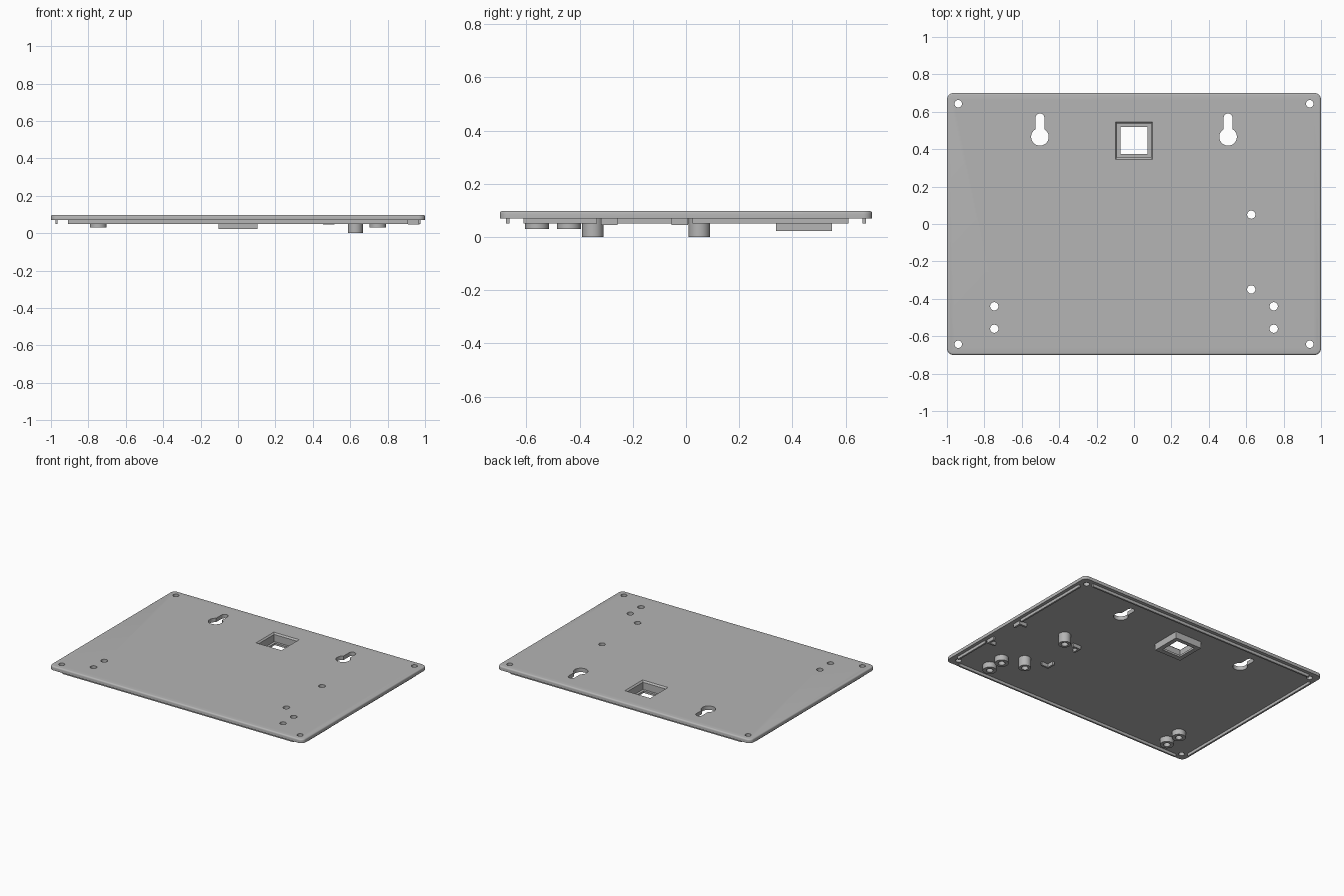
import bpy, bmesh
from math import cos, sin, pi, radians

old = bpy.data.objects.get("Cube")
if old:
    bpy.data.objects.remove(old, do_unlink=True)

grey = bpy.data.materials.new("light_grey_plastic")
grey.use_nodes = True
COLOUR = (0.46, 0.46, 0.46, 1)
grey.diffuse_color = COLOUR
grey.node_tree.nodes["Principled BSDF"].inputs["Base Color"].default_value = COLOUR

TOP, UNDER, RIM = 0.098, 0.07, 0.05   # plate top, plate underside, lip bottom


def finish(name, bm, smooth=True):
    bmesh.ops.recalc_face_normals(bm, faces=bm.faces)
    mesh = bpy.data.meshes.new(name)
    bm.to_mesh(mesh)
    bm.free()
    mesh.materials.append(grey)
    ob = bpy.data.objects.new(name, mesh)
    bpy.context.collection.objects.link(ob)
    if smooth:
        shade(ob)
    return ob


def shade(ob):
    bpy.ops.object.select_all(action='DESELECT')
    ob.select_set(True)
    bpy.context.view_layer.objects.active = ob
    bpy.ops.object.shade_smooth_by_angle(angle=radians(35))


def loft(name, rings, smooth=True):
    """Closed solid through a stack of (outline, z) rings."""
    bm = bmesh.new()
    loops = [[bm.verts.new((x, y, z)) for x, y in pts] for pts, z in rings]
    n = len(loops[0])
    for a, b in zip(loops, loops[1:]):
        for i in range(n):
            j = (i + 1) % n
            bm.faces.new((a[i], a[j], b[j], b[i]))
    bm.faces.new(loops[0])
    bm.faces.new(loops[-1])
    return finish(name, bm, smooth)


def arc(cx, cy, r, start, end, steps):
    return [(cx + r * cos(start + (end - start) * i / steps),
             cy + r * sin(start + (end - start) * i / steps)) for i in range(steps + 1)]


def circle(cx, cy, r, n=32):
    return arc(cx, cy, r, 0, 2 * pi, n)[:-1]


def rect(cx, cy, hx, hy):
    return [(cx - hx, cy - hy), (cx + hx, cy - hy), (cx + hx, cy + hy), (cx - hx, cy + hy)]


def rounded(hx, hy, r):
    pts = []
    for k, (sx, sy) in enumerate([(1, 1), (-1, 1), (-1, -1), (1, -1)]):
        pts += arc(sx * (hx - r), sy * (hy - r), r, k * pi / 2, (k + 1) * pi / 2, 8)
    return pts


def box(name, x0, x1, y0, y1, z0, z1):
    outline = rect((x0 + x1) / 2, (y0 + y1) / 2, (x1 - x0) / 2, (y1 - y0) / 2)
    return loft(name, [(outline, z0), (outline, z1)], False)


def cut(ob, cutters):
    """Subtract the cutters, keep the result and delete the cutters."""
    for c in cutters:
        c.hide_render = True
        mod = ob.modifiers.new("cut", 'BOOLEAN')
        mod.operation, mod.solver, mod.object = 'DIFFERENCE', 'EXACT', c
    bpy.context.view_layer.update()
    mesh = bpy.data.meshes.new_from_object(
        ob.evaluated_get(bpy.context.evaluated_depsgraph_get()))
    ob.modifiers.clear()
    ob.data = mesh
    for c in cutters:
        bpy.data.objects.remove(c, do_unlink=True)
    shade(ob)


def tube(name, x, y, z0, z1, r_out, r_in, n=40):
    bm = bmesh.new()
    rings = [[bm.verts.new((px, py, z)) for px, py in circle(x, y, r, n)]
             for r, z in [(r_in, z0), (r_out, z0), (r_out, z1), (r_in, z1)]]
    for a, b in zip(rings, rings[1:] + rings[:1]):
        for i in range(n):
            j = (i + 1) % n
            bm.faces.new((a[i], a[j], b[j], b[i]))
    return finish(name, bm)


def through(outline):
    return loft("hole_cutter", [(outline, -0.1), (outline, 0.2)])


# Plate with rounded corners and a softened top edge
soft = 0.01
rings = [(rounded(1, 0.7, 0.035), UNDER)]
for i in range(5):
    a = i * pi / 8
    d = soft * (1 - cos(a))
    rings.append((rounded(1 - d, 0.7 - d, 0.035 - d), TOP - soft + soft * sin(a)))
plate = loft("back_plate", rings)

tall = [(0.627, -0.35), (0.627, 0.05)]
short = [(s * 0.747, y) for s in (1, -1) for y in (-0.44, -0.56)]
corners = [(s * 0.94, t * 0.643) for s in (1, -1) for t in (1, -1)]
holes = [through(circle(x, y, 0.022)) for x, y in tall + short]
holes += [through(circle(x, y, 0.02)) for x, y in corners]

# Keyhole hanging slots
for s in (1, -1):
    neck = pi / 2 - 0.54
    key = arc(s * 0.503, 0.567, 0.024, 0, pi, 12)
    key += arc(s * 0.503, 0.466, 0.047, pi - neck, 2 * pi + neck, 28)
    holes.append(through(key))

# Window opening through the plate
WY = 0.446
holes.append(loft("window_cutter", [
    (rect(0, WY, 0.09, 0.09), 0), (rect(0, WY, 0.09, 0.09), TOP - 0.01),
    (rect(0, WY, 0.1, 0.1), TOP), (rect(0, WY, 0.1, 0.1), 0.2)]))
cut(plate, holes)

# Window housing below the plate, with a floor and smaller opening
housing = box("window_housing", -0.105, 0.105, WY - 0.108, WY + 0.102, 0.023, UNDER)
cut(housing, [
    loft("recess_cutter", [(rect(0, WY, 0.09, 0.09), 0.037), (rect(0, WY, 0.09, 0.09), 0.2)]),
    through(rect(0, WY, 0.073, 0.073))])

# Screw bosses
for x, y in tall:
    tube("tall_boss", x, y, 0, UNDER, 0.04, 0.022)
for x, y in short:
    tube("short_boss", x, y, 0.031, UNDER, 0.045, 0.022)

# Locating lips along the four edges, the left one broken by a gap
for s in (1, -1):
    y = s * 0.67
    box("back_lip" if s > 0 else "front_lip", -0.91, 0.91, y - 0.006, y + 0.006, RIM, UNDER)
box("right_lip", -0.977, -0.965, -0.61, 0.61, RIM, UNDER)
for y0, y1 in [(-0.61, -0.335), (0.025, 0.61)]:
    box("left_lip", 0.965, 0.977, y0, y1, RIM, UNDER)

# L-shaped corner brackets that hold a small board
W, ARM = 0.014, 0.062
for x, sx in [(0.455, 1), (0.97, -1)]:
    for y, sy in [(-0.32, 1), (0.008, -1)]:
        ell = [(0, 0), (ARM, 0), (ARM, W), (W, W), (W, ARM), (0, ARM)]
        outline = [(x + sx * u, y + sy * v) for u, v in ell]
        loft("board_bracket", [(outline, 0.045), (outline, UNDER)], False)
